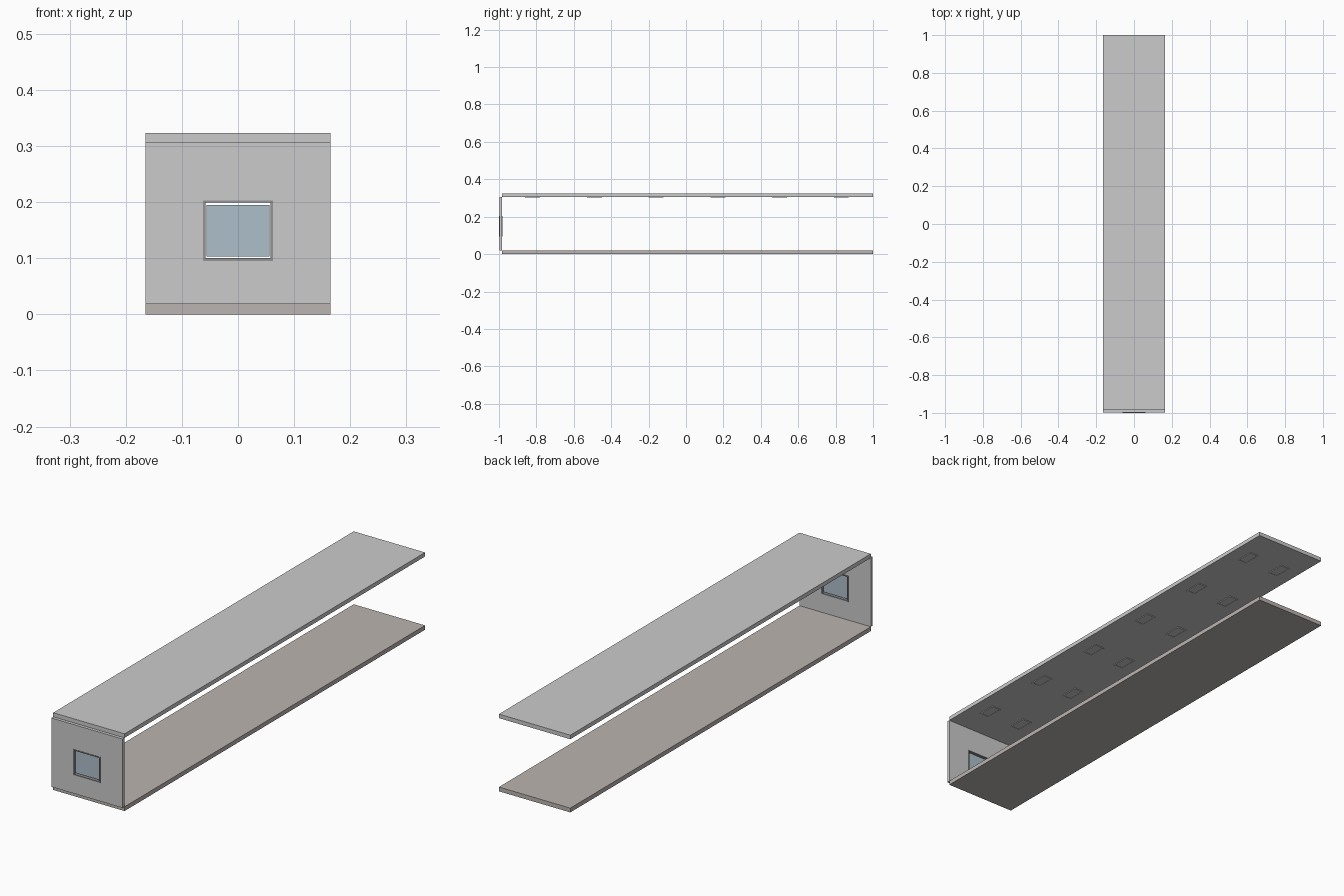
import bpy

if "Cube" in bpy.data.objects:
    bpy.data.objects.remove(bpy.data.objects["Cube"])

def material(name, rgb):
    m = bpy.data.materials.new(name)
    m.diffuse_color = (*rgb, 1)
    m.use_nodes = True
    m.node_tree.nodes["Principled BSDF"].inputs["Base Color"].default_value = m.diffuse_color
    return m

GLASS = material("pale_blue", (0.42, 0.52, 0.60))
FLOOR = material("warm_grey", (0.50, 0.46, 0.44))
TRIM = material("trim_grey", (0.30, 0.30, 0.30))

def box(name, x, y, z, mat=None):
    """Box from (min, max) ranges on each axis."""
    bpy.ops.mesh.primitive_cube_add(size=1, location=[sum(r) / 2 for r in (x, y, z)])
    o = bpy.context.object
    o.name = name
    o.scale = [r[1] - r[0] for r in (x, y, z)]
    bpy.ops.object.transform_apply(location=False, rotation=False, scale=True)
    if mat:
        o.data.materials.append(mat)
    return o

def ring(name, outer, inner, axis, depth, mat=None):
    """Rectangular frame; outer/inner are (u0, u1, v0, v1), swept along y or z."""
    def corners(r):
        return [(r[0], r[2]), (r[1], r[2]), (r[1], r[3]), (r[0], r[3])]
    verts = []
    for d in depth:
        for r in (outer, inner):
            verts += [(u, d, v) if axis == "y" else (u, v, d) for u, v in corners(r)]
    faces = []
    for i in range(4):
        j = (i + 1) % 4
        for a, b in ((0, 4), (4, 12), (12, 8), (8, 0)):
            f = (a + i, a + j, b + j, b + i)
            faces.append(f if axis == "y" else f[::-1])
    me = bpy.data.meshes.new(name)
    me.from_pydata(verts, [], [f[::-1] for f in faces])
    o = bpy.data.objects.new(name, me)
    bpy.context.collection.objects.link(o)
    # consistent outward normals
    import bmesh
    bm = bmesh.new()
    bm.from_mesh(me)
    bmesh.ops.recalc_face_normals(bm, faces=bm.faces)
    bm.to_mesh(me)
    bm.free()
    if mat:
        me.materials.append(mat)
    return o

W = 0.165
# Floor and ceiling slabs
box("floor", (-W, W), (-0.985, 1), (0, 0.018), FLOOR)
box("ceiling", (-W, W), (-0.985, 1), (0.306, 0.323))

# End wall with window opening
opening = (-0.060, 0.060, 0.097, 0.2)
ring("end_wall", (-W, W, 0.018, 0.306), opening, "y", (-0.998, -0.985))

# Window frame and pane
ring("window_frame", (-0.062, 0.062, 0.095, 0.203), (-0.058, 0.058, 0.100, 0.199),
     "y", (-1.0, -0.982), TRIM)
box("window_pane", (-0.056, 0.056), (-0.992, -0.989), (0.103, 0.195), GLASS)

# Two rows of recessed ceiling lights
for i in range(6):
    y = -0.82 + 0.33 * i
    for x in (-0.0825, 0.0825):
        ring("light_frame", (x - 0.022, x + 0.022, y - 0.04, y + 0.04),
             (x - 0.017, x + 0.017, y - 0.034, y + 0.034), "z", (0.303, 0.306))
        box("light_panel", (x - 0.017, x + 0.017), (y - 0.034, y + 0.034), (0.304, 0.306))
